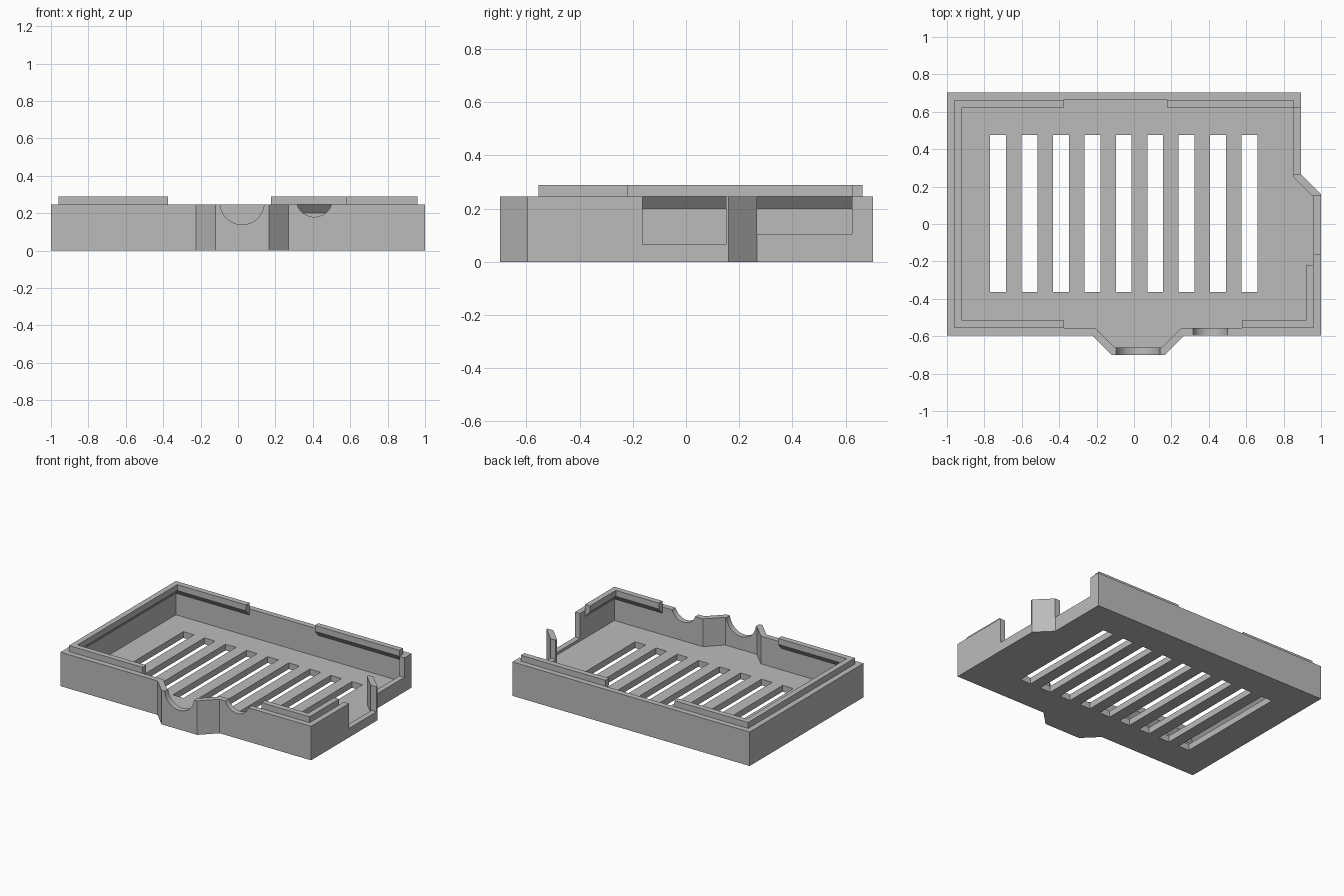
import bpy
from math import cos, sin, pi
from mathutils import Vector

cube = bpy.data.objects.get("Cube")
if cube:
    bpy.data.objects.remove(cube, do_unlink=True)

grey = bpy.data.materials.new("light grey plastic")
grey.use_nodes = True
grey.diffuse_color = (0.5, 0.5, 0.5, 1)
grey.node_tree.nodes["Principled BSDF"].inputs["Base Color"].default_value = (0.5, 0.5, 0.5, 1)

WALL_TOP, FLOOR, WALL = 0.245, 0.045, 0.04


def loft(name, start, end):
    """Solid between two matching loops of 3D points."""
    n = len(start)
    faces = [list(reversed(range(n))), list(range(n, 2 * n))]
    faces += [[i, (i + 1) % n, n + (i + 1) % n, n + i] for i in range(n)]
    mesh = bpy.data.meshes.new(name)
    mesh.from_pydata([tuple(p) for p in list(start) + list(end)], [], faces)
    mesh.materials.append(grey)
    obj = bpy.data.objects.new(name, mesh)
    bpy.context.scene.collection.objects.link(obj)
    return obj


def prism(name, outline, z0, z1):
    return loft(name, [(x, y, z0) for x, y in outline], [(x, y, z1) for x, y in outline])


def box(name, x0, x1, y0, y1, z0, z1):
    return prism(name, [(x0, y0), (x1, y0), (x1, y1), (x0, y1)], z0, z1)


def round_cutter(x, z, radius, y0, y1, sides=48):
    ring = [(x + radius * cos(2 * pi * i / sides), z + radius * sin(2 * pi * i / sides))
            for i in range(sides)]
    return loft("round_cutter", [(a, y1, b) for a, b in ring], [(a, y0, b) for a, b in ring])


def cut(target, cutter):
    mod = target.modifiers.new("cut", 'BOOLEAN')
    mod.operation, mod.solver, mod.object = 'DIFFERENCE', 'EXACT', cutter
    bpy.context.view_layer.objects.active = target
    bpy.ops.object.modifier_apply(modifier=mod.name)
    bpy.data.objects.remove(cutter, do_unlink=True)


def inset(outline, distance):
    """Offset a counter-clockwise outline inward with mitred corners."""
    points = [Vector(p) for p in outline]
    result = []
    for i, p in enumerate(points):
        a = (p - points[i - 1]).normalized()
        b = (points[(i + 1) % len(points)] - p).normalized()
        na, nb = Vector((-a.y, a.x)), Vector((-b.y, b.x))
        result.append(p + (na + nb) * distance / (1 + na.dot(nb)))
    return result


# Tray body: outer outline hollowed above the floor
outline = [(-1, -0.595), (-0.225, -0.595), (-0.12, -0.7), (0.165, -0.7), (0.27, -0.595),
           (1, -0.595), (1, 0.16), (0.893, 0.267), (0.893, 0.703), (-1, 0.703)]
tray = prism("tray", outline, 0, WALL_TOP)
cut(tray, prism("cavity_cutter", inset(outline, WALL), FLOOR, 0.4))

# Ventilation slots in the floor
for i in range(9):
    x = -0.77 + 0.1682 * i
    cut(tray, box("slot_cutter", x, x + 0.085, -0.363, 0.477, -0.1, 0.1))

# Rounded openings in the front wall
cut(tray, round_cutter(0.022, 0.257, 0.118, -0.75, -0.64))
cut(tray, round_cutter(0.408, 0.278, 0.098, -0.65, -0.53))

# Rectangular openings in the wall on the +x side
cut(tray, box("port_cutter", 0.94, 1.1, -0.163, 0.15, 0.065, 0.4))
cut(tray, box("connector_cutter", 0.84, 1.1, 0.266, 0.623, 0.105, 0.4))


def lip(name, start, end, inward):
    """Raised locating lip inside a wall, sloped underneath."""
    inward = Vector(inward)
    section = [(0, 0.2), (0.04, WALL_TOP), (0.04, 0.288), (0, 0.288)]
    loops = [[(p[0] + inward.x * d, p[1] + inward.y * d, z) for d, z in section]
             for p in (start, end)]
    return loft(name, loops[0], loops[1])


LEFT, RIGHT, FRONT, BACK = -0.96, 0.96, -0.555, 0.663
lip("right_side_lip", (LEFT, BACK), (LEFT, FRONT), (1, 0))
lip("left_side_lip", (RIGHT, FRONT), (RIGHT, -0.22), (-1, 0))
lip("front_lip_right", (LEFT, FRONT), (-0.373, FRONT), (0, 1))
lip("front_lip_left", (0.577, FRONT), (RIGHT, FRONT), (0, 1))
lip("back_lip_right", (-0.373, BACK), (LEFT, BACK), (0, -1))
lip("back_lip_left", (0.853, BACK), (0.177, BACK), (0, -1))

# Consistent outward normals
for obj in bpy.context.scene.collection.objects:
    if obj.type == 'MESH':
        bpy.ops.object.select_all(action='DESELECT')
        obj.select_set(True)
        bpy.context.view_layer.objects.active = obj
        bpy.ops.object.mode_set(mode='EDIT')
        bpy.ops.mesh.select_all(action='SELECT')
        bpy.ops.mesh.normals_make_consistent(inside=False)
        bpy.ops.object.mode_set(mode='OBJECT')
